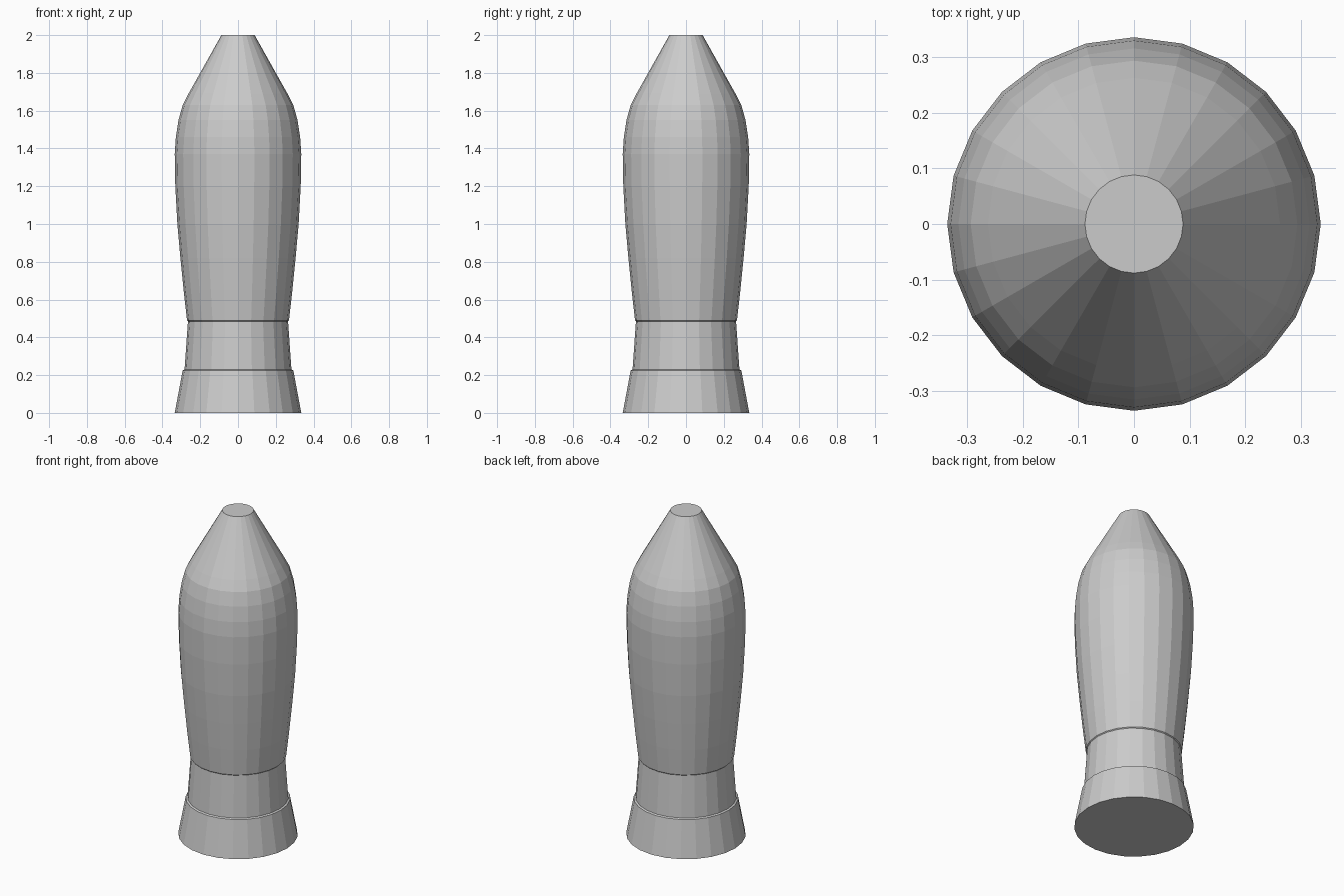
import bpy, bmesh, math

if "Cube" in bpy.data.objects:
    bpy.data.objects.remove(bpy.data.objects["Cube"])

SIDES = 24


def lathe(name, profile, cap_bottom=False, cap_top=False):
    """Revolve (radius, z) points around z into a flat-faced shell."""
    bm = bmesh.new()
    rings = []
    for r, z in profile:
        rings.append([bm.verts.new((r * math.cos(2 * math.pi * i / SIDES),
                                    r * math.sin(2 * math.pi * i / SIDES), z))
                      for i in range(SIDES)])
    for low, high in zip(rings, rings[1:]):
        for i in range(SIDES):
            j = (i + 1) % SIDES
            bm.faces.new((low[i], low[j], high[j], high[i]))
    if cap_bottom:
        bm.faces.new(rings[0][::-1])
    if cap_top:
        bm.faces.new(rings[-1])
    mesh = bpy.data.meshes.new(name)
    bm.to_mesh(mesh)
    bm.free()
    obj = bpy.data.objects.new(name, mesh)
    bpy.context.collection.objects.link(obj)
    return obj


# Flared foot with a small ledge on top
lathe("flared_base", [(0.335, 0), (0.293, 0.225), (0.283, 0.23)], cap_bottom=True)

# Narrow waist band, ending in the small overhang of the body
lathe("waist_band", [(0.283, 0.23), (0.265, 0.485), (0.27, 0.49)])

# Swelling body and tapered nose with a flat tip
lathe("body", [(0.27, 0.49), (0.288, 0.65), (0.305, 0.82), (0.321, 1.0),
               (0.332, 1.2), (0.335, 1.37), (0.329, 1.46), (0.315, 1.55),
               (0.293, 1.63), (0.262, 1.69), (0.088, 2.0)], cap_top=True)
